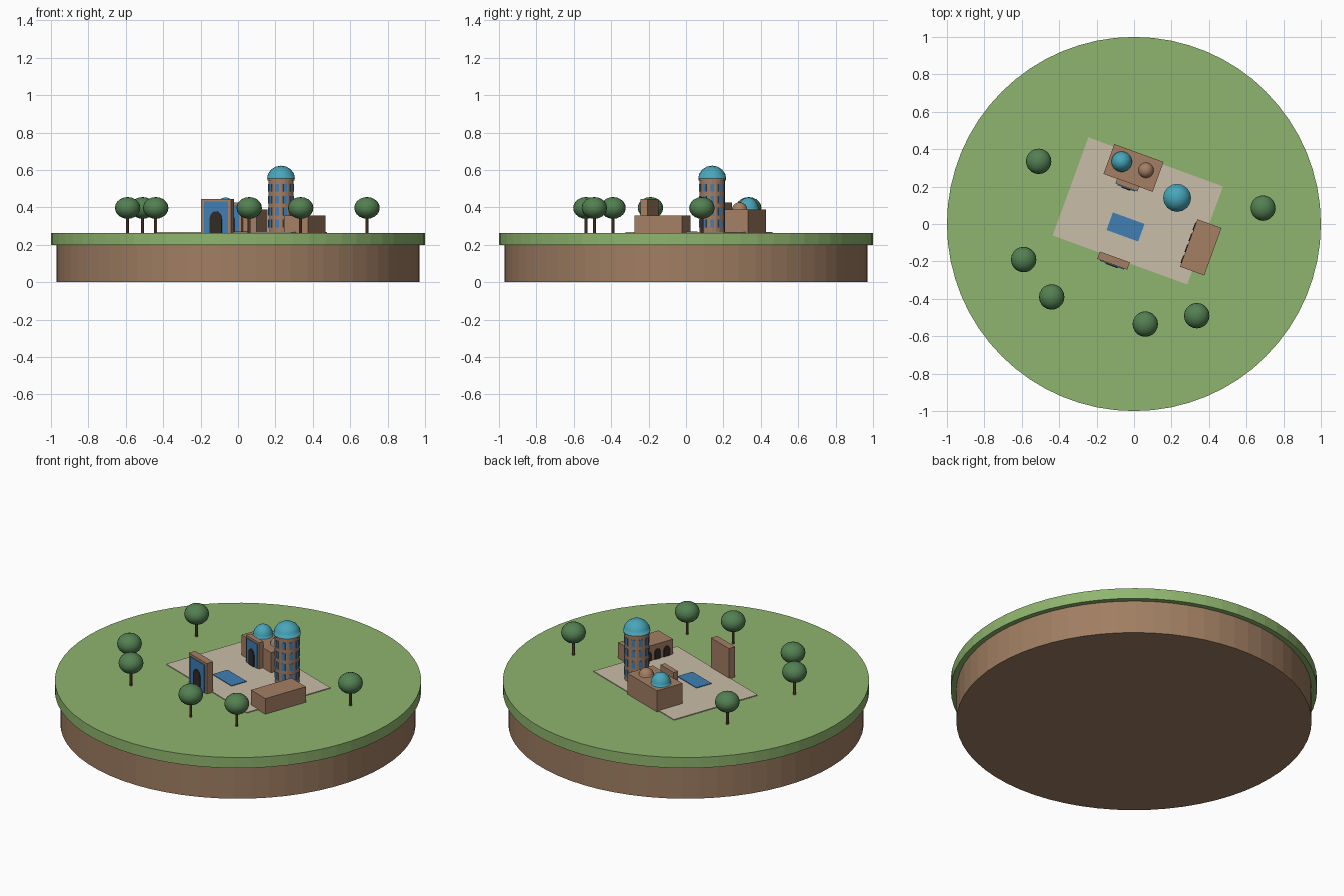
import bpy
import bmesh
from math import sin, cos, pi, radians
from mathutils import Matrix, Vector

cube = bpy.data.objects.get("Cube")
if cube:
    bpy.data.objects.remove(cube, do_unlink=True)


def material(name, rgb):
    linear = [((c / 255 + 0.055) / 1.055) ** 2.4 for c in rgb] + [1]
    m = bpy.data.materials.new(name)
    m.use_nodes = True
    m.diffuse_color = linear
    m.node_tree.nodes["Principled BSDF"].inputs["Base Color"].default_value = linear
    return m


GRASS = material("grass green", (143, 181, 110))
SOIL = material("soil brown", (160, 126, 98))
BRICK = material("brick brown", (164, 127, 101))
PAVING = material("pale paving", (202, 190, 168))
BLUE = material("tile blue", (64, 127, 180))
TURQUOISE = material("turquoise", (72, 166, 186))
DARK = material("dark opening", (50, 42, 37))
LEAF = material("leaf green", (83, 128, 82))
BARK = material("bark brown", (112, 82, 58))

GROUND = 0.262
# The courtyard group is turned as a whole
YARD = Matrix.Translation((0.02, 0.07, GROUND)) @ Matrix.Rotation(radians(-20), 4, "Z")


def at(x, y, z):
    return Matrix.Translation((x, y, z))


def finish(name, bm, mat, matrix, smooth=False):
    bmesh.ops.recalc_face_normals(bm, faces=bm.faces)
    mesh = bpy.data.meshes.new(name)
    bm.to_mesh(mesh)
    bm.free()
    mesh.materials.append(mat)
    for p in mesh.polygons:
        p.use_smooth = smooth
    ob = bpy.data.objects.new(name, mesh)
    bpy.context.collection.objects.link(ob)
    ob.matrix_world = matrix
    return ob


def box(name, mat, size, matrix):
    """Box standing on its origin."""
    bm = bmesh.new()
    bmesh.ops.create_cube(bm, size=1)
    bmesh.ops.translate(bm, verts=bm.verts, vec=(0, 0, 0.5))
    bmesh.ops.scale(bm, verts=bm.verts, vec=size)
    return finish(name, bm, mat, matrix)


def drum(name, mat, radius, height, matrix, sides):
    bm = bmesh.new()
    bmesh.ops.create_cone(bm, cap_ends=True, segments=sides, radius1=radius,
                          radius2=radius, depth=height)
    bmesh.ops.translate(bm, verts=bm.verts, vec=(0, 0, height / 2))
    return finish(name, bm, mat, matrix)


def ball(name, mat, radius, height, matrix, sides, half=False, smooth=True):
    bm = bmesh.new()
    bmesh.ops.create_uvsphere(bm, u_segments=sides, v_segments=sides // 2, radius=1)
    if half:
        bmesh.ops.bisect_plane(bm, geom=bm.verts[:] + bm.edges[:] + bm.faces[:],
                               plane_co=(0, 0, 0), plane_no=(0, 0, -1), clear_outer=True)
        bmesh.ops.holes_fill(bm, edges=[e for e in bm.edges if e.is_boundary])
    bmesh.ops.scale(bm, verts=bm.verts, vec=(radius, radius, height))
    return finish(name, bm, mat, matrix, smooth)


def arch(name, mat, width, height, matrix, depth=0.006):
    """Thin pointed-arch plate facing -y."""
    w = width / 2
    spring = height - width * 0.6
    curve = [(w * cos(a * pi / 10), spring + width * 0.6 * sin(a * pi / 10) ** 1.1)
             for a in range(6)]
    outline = [(w, 0)] + curve + [(-x, z) for x, z in reversed(curve[:-1])] + [(-w, 0)]
    bm = bmesh.new()
    face = bm.faces.new([bm.verts.new((x, 0, z)) for x, z in outline])
    side = bmesh.ops.extrude_face_region(bm, geom=[face])["geom"]
    bmesh.ops.translate(bm, verts=[v for v in side if isinstance(v, bmesh.types.BMVert)],
                        vec=(0, -depth, 0))
    return finish(name, bm, mat, matrix)


def portal(name, x, y, width, depth, height):
    """Brick slab with a tiled front and a dark doorway."""
    place = YARD @ at(x, y, 0)
    box(name + "_wall", BRICK, (width, depth, height), place)
    front = -depth / 2
    box(name + "_tiles", BLUE, (width * 0.8, 0.006, height * 0.92),
        place @ at(0, front - 0.002, 0))
    arch(name + "_door", DARK, width * 0.4, height * 0.64, place @ at(0, front - 0.004, 0))


# Ground disc
drum("soil_base", SOIL, 0.97, 0.2, at(0, 0, 0), 64)
drum("grass_top", GRASS, 1, GROUND - 0.198, at(0, 0, 0.198), 64)

# Courtyard and pool
box("courtyard", PAVING, (0.765, 0.558, 0.005), YARD)
box("pool", BLUE, (0.18, 0.1, 0.009), YARD @ at(-0.032, -0.103, 0))

# Gate and domed hall
portal("gate", -0.031, -0.294, 0.17, 0.042, 0.183)
box("hall", BRICK, (0.28, 0.17, 0.127), YARD @ at(-0.1, 0.208, 0))
portal("hall_portal", -0.1, 0.112, 0.125, 0.03, 0.163)
ball("hall_large_dome", TURQUOISE, 0.055, 0.064, YARD @ at(-0.171, 0.218, 0.127), 24, True)
ball("hall_small_dome", BRICK, 0.041, 0.038, YARD @ at(-0.033, 0.219, 0.127), 24, True)

# Side wing with an arcade facing the courtyard
wing = YARD @ at(0.383, -0.068, 0)
box("side_wing", BRICK, (0.137, 0.27, 0.094), wing)
for i in range(4):
    arch(f"arcade_{i + 1}", DARK, 0.042, 0.066,
         wing @ Matrix.Rotation(-pi / 2, 4, "Z") @ at((i - 1.5) * 0.062, -0.0675, 0))

# Round tower with rows of tiled windows
tower = at(0.23, 0.14, GROUND)
drum("tower_body", BRICK, 0.068, 0.29, tower, 20)
drum("tower_cornice", BRICK, 0.073, 0.01, tower @ at(0, 0, 0.282), 20)
ball("tower_dome", TURQUOISE, 0.075, 0.07, tower @ at(0, 0, 0.291), 16, True)
for row in range(4):
    for i in range(10):
        turn = Matrix.Rotation((i + 0.5) * pi / 5, 4, "Z")
        box(f"tower_window_{row + 1}_{i + 1}", BLUE, (0.02, 0.008, 0.042),
            tower @ turn @ at(0, -0.066, 0.03 + row * 0.064))

# Trees
spots = [(-0.51, 0.335), (0.69, 0.085), (-0.59, -0.19),
         (-0.44, -0.39), (0.06, -0.535), (0.335, -0.49)]
for i, (x, y) in enumerate(spots):
    drum(f"tree_trunk_{i + 1}", BARK, 0.008, 0.1, at(x, y, GROUND), 8)
    ball(f"tree_crown_{i + 1}", LEAF, 0.068, 0.058, at(x, y, 0.397), 20)
